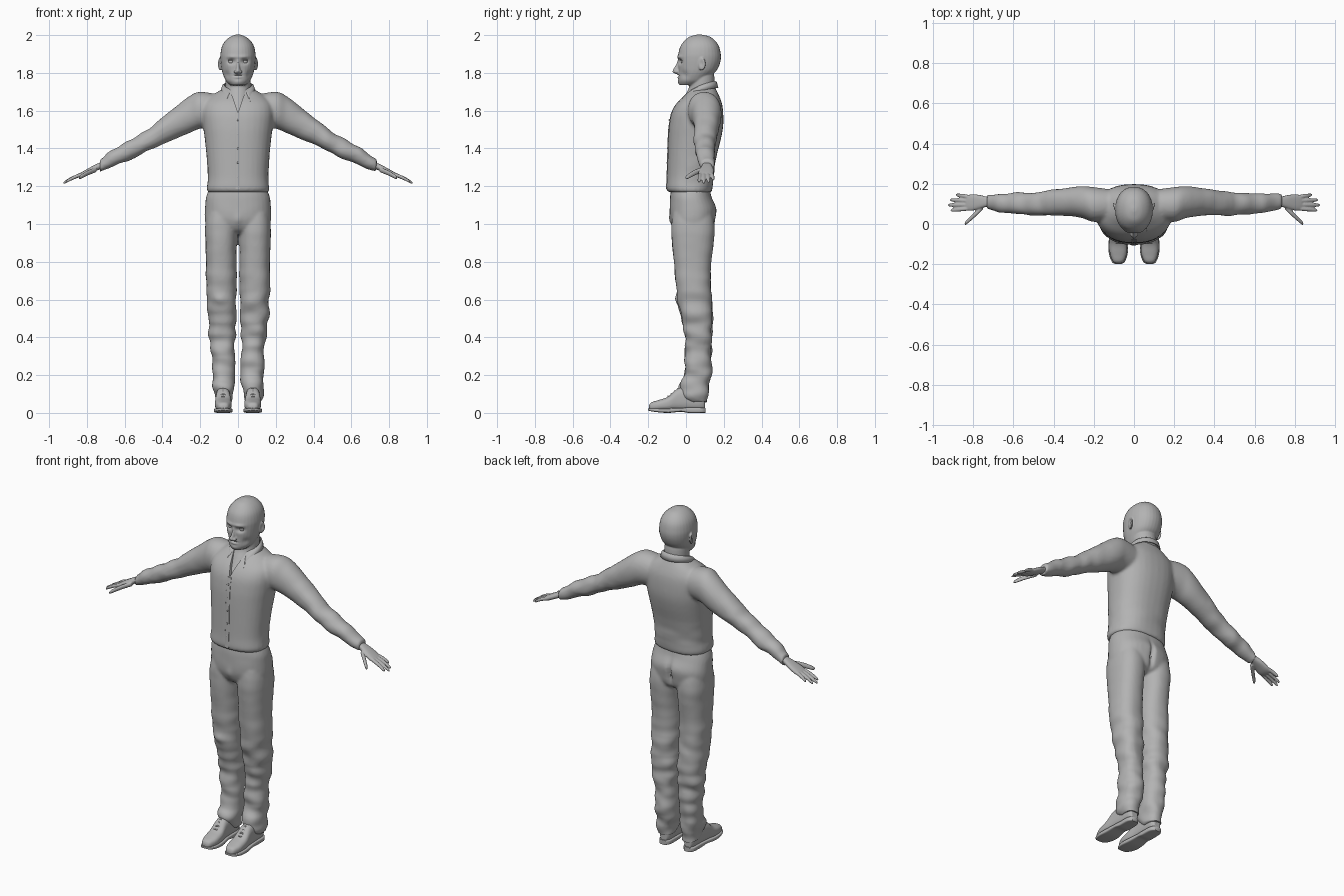
import bpy, bmesh, math
from mathutils import Matrix, Vector, noise

if "Cube" in bpy.data.objects:
    bpy.data.objects.remove(bpy.data.objects["Cube"])

grey = bpy.data.materials.new("plain_grey")
grey.use_nodes = True
grey.diffuse_color = (0.45, 0.45, 0.45, 1)
grey.node_tree.nodes["Principled BSDF"].inputs["Base Color"].default_value = (0.45, 0.45, 0.45, 1)
made = []


def smooth_rows(rows, steps=4):
    """Catmull-Rom interpolation between cross-section rows."""
    out = []
    for i in range(len(rows) - 1):
        p0, p1 = rows[max(i - 1, 0)], rows[i]
        p2, p3 = rows[i + 1], rows[min(i + 2, len(rows) - 1)]
        for k in range(steps):
            t = k / steps
            out.append([b + 0.5 * t * (c - a + t * (2 * a - 5 * b + 4 * c - d + t * (3 * (b - c) + d - a)))
                        for a, b, c, d in zip(p0, p1, p2, p3)])
    return out + [list(rows[-1])]


def loft(bm, axis, rows, power=2, both=False, seg=32):
    """Rows are (position on axis, a min, a max, b min, b max)."""
    for side in ((1, -1) if both else (1,)):
        rings = []
        for t, a0, a1, b0, b1 in smooth_rows(rows):
            ring = []
            for k in range(seg):
                c, s = math.cos(math.tau * k / seg), math.sin(math.tau * k / seg)
                a = (a0 + a1) / 2 + (a1 - a0) / 2 * math.copysign(abs(c) ** (2 / power), c)
                b = (b0 + b1) / 2 + (b1 - b0) / 2 * math.copysign(abs(s) ** (2 / power), s)
                x, y, z = {"x": (t, a, b), "y": (a, t, b), "z": (a, b, t)}[axis]
                ring.append(bm.verts.new((side * x, y, z)))
            rings.append(ring)
        for lo, hi in zip(rings, rings[1:]):
            for k in range(seg):
                bm.faces.new((lo[k], lo[k - 1], hi[k - 1], hi[k]))
        bm.faces.new(rings[0])
        bm.faces.new(rings[-1])


def sym(rows):
    """Expand (z, half width, front, back) rows."""
    return [(z, -w, w, f, b) for z, w, f, b in rows]


def ball(bm, centre, radii, turn=0, both=True):
    for side in ((1, -1) if both else (1,)):
        m = (Matrix.Diagonal((side, 1, 1, 1)) @ Matrix.Translation(centre)
             @ Matrix.Rotation(turn, 4, "Z") @ Matrix.Diagonal((*radii, 1)))
        bmesh.ops.create_uvsphere(bm, u_segments=20, v_segments=12, radius=1, matrix=m)


def finish(name, bm):
    bmesh.ops.recalc_face_normals(bm, faces=bm.faces)
    me = bpy.data.meshes.new(name)
    bm.to_mesh(me)
    bm.free()
    ob = bpy.data.objects.new(name, me)
    bpy.context.collection.objects.link(ob)
    me.materials.append(grey)
    made.append(ob)
    return ob


def bake(ob):
    dg = bpy.context.evaluated_depsgraph_get()
    me = bpy.data.meshes.new_from_object(ob.evaluated_get(dg))
    ob.modifiers.clear()
    ob.data = me
    me.materials.clear()
    me.materials.append(grey)
    for p in me.polygons:
        p.material_index = 0


def fuse(name, bm, voxel, rounds):
    """Merge overlapping volumes into one soft skin."""
    ob = finish(name, bm)
    r = ob.modifiers.new("fuse", "REMESH")
    r.mode, r.voxel_size = "VOXEL", voxel
    s = ob.modifiers.new("soften", "SMOOTH")
    s.factor, s.iterations = 0.5, rounds
    bake(ob)
    return ob


def sculpt(ob, centre, size, push, both=True):
    for side in ((1, -1) if both else (1,)):
        for v in ob.data.vertices:
            d = sum(((p - c) / s) ** 2 for p, c, s in
                    zip((v.co.x * side, v.co.y, v.co.z), centre, size))
            if d < 9:
                v.co += Vector((push[0] * side, push[1], push[2])) * math.exp(-d)


def wrinkle(ob, amount, scale, weight):
    normals = [v.normal.copy() for v in ob.data.vertices]
    for v, n in zip(ob.data.vertices, normals):
        p = Vector(a * b for a, b in zip(v.co, scale))
        v.co += n * amount * weight(v.co) * noise.noise(p)


# Head with nose, ears and neck
bm = bmesh.new()
loft(bm, "z", sym([(2.003, .01, .06, .08), (1.992, .04, .02, .125), (1.97, .067, -.008, .155),
                   (1.94, .085, -.03, .175), (1.9, .093, -.041, .184), (1.87, .093, -.043, .184),
                   (1.84, .09, -.042, .176), (1.81, .085, -.04, .16), (1.78, .075, -.04, .13),
                   (1.755, .062, -.04, .11), (1.735, .04, -.033, .07)]), 2.15)
loft(bm, "z", sym([(1.82, .06, .04, .14), (1.78, .066, .02, .15), (1.72, .066, .015, .152),
                   (1.68, .068, -.008, .15), (1.64, .07, -.034, .14), (1.6, .07, -.058, .12),
                   (1.56, .07, -.06, .1)]))
loft(bm, "z", sym([(1.875, .008, -.043, 0), (1.845, .009, -.053, 0), (1.815, .014, -.07, 0),
                   (1.803, .016, -.07, 0), (1.794, .01, -.05, 0)]))
ball(bm, (.013, -.05, 1.806), (.009, .012, .009))
ball(bm, (.095, .083, 1.848), (.008, .023, .035), -.4)
head = fuse("head", bm, .004, 3)
for centre, size, push in [
        ((.036, -.035, 1.86), (.02, .03, .013), (0, .016, 0)),     # eye sockets
        ((.035, -.04, 1.885), (.03, .03, .009), (0, -.006, 0)),    # brow
        ((.06, -.01, 1.79), (.02, .03, .02), (-.005, .004, 0)),    # cheeks
        ((.006, -.04, 1.793), (.017, .03, .005), (0, -.003, 0)),   # upper lip
        ((.006, -.04, 1.776), (.015, .03, .005), (0, -.003, 0)),   # lower lip
        ((.008, -.04, 1.785), (.02, .03, .003), (0, .003, 0)),     # mouth line
        ((0, -.04, 1.75), (.02, .03, .012), (0, -.002, 0)),        # chin
        ((.108, .08, 1.85), (.01, .012, .02), (-.008, 0, 0))]:     # ear hollow
    sculpt(head, centre, size, push)

# Eyes and lids
bm = bmesh.new()
ball(bm, (.036, -.011, 1.859), (.016, .016, .013))
finish("eyes", bm)
bm = bmesh.new()
ball(bm, (.036, -.011, 1.869), (.02, .018, .007))
finish("upper_eyelids", bm)

# Shirt body with sleeves
front = [(1.168, .158, -.088, .134), (1.185, .166, -.104, .14), (1.25, .16, -.101, .145),
         (1.35, .166, -.098, .16), (1.45, .176, -.095, .185), (1.52, .185, -.09, .197),
         (1.59, .19, -.077, .197), (1.64, .18, -.05, .19), (1.68, .14, -.01, .175),
         (1.71, .09, .02, .16), (1.73, .06, .04, .15)]
bm = bmesh.new()
loft(bm, "z", sym(front), 2.35)
loft(bm, "x", [(.1, .02, .17, 1.52, 1.685), (.2, .01, .183, 1.505, 1.7), (.26, .03, .188, 1.48, 1.675),
               (.36, .043, .177, 1.438, 1.597), (.47, .043, .162, 1.39, 1.507),
               (.57, .048, .158, 1.338, 1.447), (.65, .058, .152, 1.31, 1.4),
               (.72, .073, .149, 1.28, 1.35), (.732, .077, .145, 1.278, 1.34)], 2.1, both=True)
shirt = fuse("shirt", bm, .009, 5)

# Open neckline
bm = bmesh.new()
ends = [[bm.verts.new((x, y, z)) for x, z in ((-.055, 1.75), (.055, 1.75), (0, 1.59))] for y in (-.2, .03)]
bm.faces.new(ends[0])
bm.faces.new(ends[1])
for k in range(3):
    bm.faces.new((ends[0][k], ends[0][k - 1], ends[1][k - 1], ends[1][k]))
cutter = finish("neckline_cutter", bm)
cutter.hide_render = True
cut = shirt.modifiers.new("neckline", "BOOLEAN")
cut.object, cut.operation, cut.solver = cutter, "DIFFERENCE", "EXACT"
bake(shirt)
made.remove(cutter)
bpy.data.objects.remove(cutter)
wrinkle(shirt, .008, (14, 9, 14), lambda p: min(1, max(0, (abs(p.x) - .25) * 4)))
wrinkle(shirt, .006, (7, 9, 18), lambda p: max(0, 1 - abs(p.z - 1.25) * 8) if p.y > 0 else 0)

# Button strip and buttons
bm = bmesh.new()
loft(bm, "z", [(z, -.014, .012, f - .002, f + .03) for z, w, f, b in front[1:7]], 8)
finish("button_strip", bm)
bm = bmesh.new()
for i in range(5):
    z = 1.25 + i * .075
    ball(bm, (-.001, -.1 + max(0, z - 1.35) * .06, z), (.005, .004, .005), both=False)
finish("buttons", bm)

# Folded collar
bm = bmesh.new()
columns = []
for i in range(41):
    a = math.radians(150) * (i - 20) / 20
    f = abs(i - 20) / 20
    s, c = math.sin(a), math.cos(a)
    top = Vector((.074 * s, .085 + .07 * c, 1.755 - .055 * f * f))
    tip = Vector((.088 * s + math.copysign(.02, s) * f ** 4, .085 + .083 * c - .05 * f ** 4,
                  1.72 - .075 * f ** 3))
    fold = top.lerp(tip, .25) + Vector((s, c, 1)) * .003
    columns.append([bm.verts.new(p) for p in (top - Vector((0, 0, .05)), top, fold, tip)])
for left, right in zip(columns, columns[1:]):
    for k in range(3):
        bm.faces.new((left[k], right[k], right[k + 1], left[k + 1]))
collar = finish("collar", bm)
thick = collar.modifiers.new("cloth", "SOLIDIFY")
thick.thickness, thick.offset = .006, 0

# Hands
bm = bmesh.new()
loft(bm, "x", [(.7, .085, .138, 1.3, 1.34), (.735, .085, .137, 1.288, 1.324), (.77, .075, .145, 1.272, 1.307),
               (.81, .065, .147, 1.253, 1.285), (.835, .07, .142, 1.247, 1.27)], 2.4, both=True)


def finger(start, end, r):
    rows = []
    for t, k in ((0, .9), (.3, 1), (.6, .95), (.88, .8), (.97, .55), (1, .2)):
        x, y, z = Vector(start).lerp(Vector(end), t)
        z += .01 * math.sin(math.pi * t) * .5
        rows.append((x, y - r * k, y + r * k, z - r * k, z + r * k))
    loft(bm, "x", rows, both=True, seg=16)


for root, tip, reach in ((.133, .145, .885), (.115, .12, .915), (.096, .094, .925), (.078, .068, .912)):
    finger((.81, root, 1.267), (reach, tip, 1.217 + (.925 - reach) * .45), .0105)
finger((.75, .085, 1.287), (.842, 0, 1.243), .014)
fuse("hands", bm, .004, 2)

# Trousers
bm = bmesh.new()
loft(bm, "z", sym([(1.19, .152, -.078, .125), (1.14, .169, -.084, .137), (1.08, .175, -.087, .161),
                   (1.02, .175, -.082, .155), (.97, .16, -.06, .14), (.945, .12, -.02, .1)]), 2.3)
loft(bm, "z", [(1.06, .01, .165, -.07, .14), (.98, .004, .175, -.078, .152), (.9, .006, .172, -.074, .147),
               (.8, .008, .17, -.064, .134), (.7, .008, .17, -.056, .132), (.6, .01, .165, -.046, .137),
               (.5, .01, .16, -.022, .142), (.4, .013, .151, -.007, .139), (.3, .016, .142, -.004, .132),
               (.2, .018, .137, -.01, .132), (.12, .023, .132, -.034, .122),
               (.055, .033, .127, .02, .114)], 2.3, both=True)
trousers = fuse("trousers", bm, .008, 4)
wrinkle(trousers, .014, (9, 7, 17), lambda p: min(1, max(.15, (.85 - p.z) * 2.5)))
sculpt(trousers, (-.1, -.05, .6), (.04, .05, .025), (0, -.012, 0), both=False)   # knee fold
sculpt(trousers, (0, .16, 1.04), (.012, .05, .07), (0, -.02, 0), both=False)     # seat seam
sculpt(trousers, (0, -.08, 1.02), (.02, .04, .03), (0, -.006, 0), both=False)    # fly

# Shoes, soles and laces
bm = bmesh.new()
loft(bm, "y", [(-.196, .066, .092, .018, .038), (-.185, .05, .106, .012, .055), (-.145, .035, .12, .012, .068),
               (-.095, .034, .122, .012, .086), (-.045, .04, .118, .012, .128), (.02, .042, .115, .012, .14),
               (.075, .044, .112, .012, .13), (.1, .058, .1, .014, .1)], 2.6, both=True)
fuse("shoes", bm, .005, 3)
bm = bmesh.new()
loft(bm, "y", [(-.2, .066, .092, .014, .024), (-.188, .046, .11, .009, .025), (-.145, .031, .125, .003, .025),
               (-.09, .031, .126, 0, .025), (-.03, .04, .12, .006, .027), (.0, .04, .118, .002, .028),
               (.02, .04, .117, 0, .028), (.08, .043, .115, 0, .028), (.104, .06, .1, 0, .027)], 5, both=True)
finish("soles", bm)
bm = bmesh.new()
for i in range(4):
    y, z = -.095 + i * .017, .084 + i * .013
    loft(bm, "x", [(.05, y - .004, y + .004, z - .018, z - .01), (.079, y - .004, y + .004, z, z + .008),
                   (.107, y - .004, y + .004, z - .018, z - .01)], both=True, seg=8)
finish("laces", bm)

# Soft shading
bpy.ops.object.select_all(action="DESELECT")
for ob in made:
    ob.select_set(True)
bpy.context.view_layer.objects.active = made[0]
bpy.ops.object.shade_smooth_by_angle(angle=math.radians(50))
